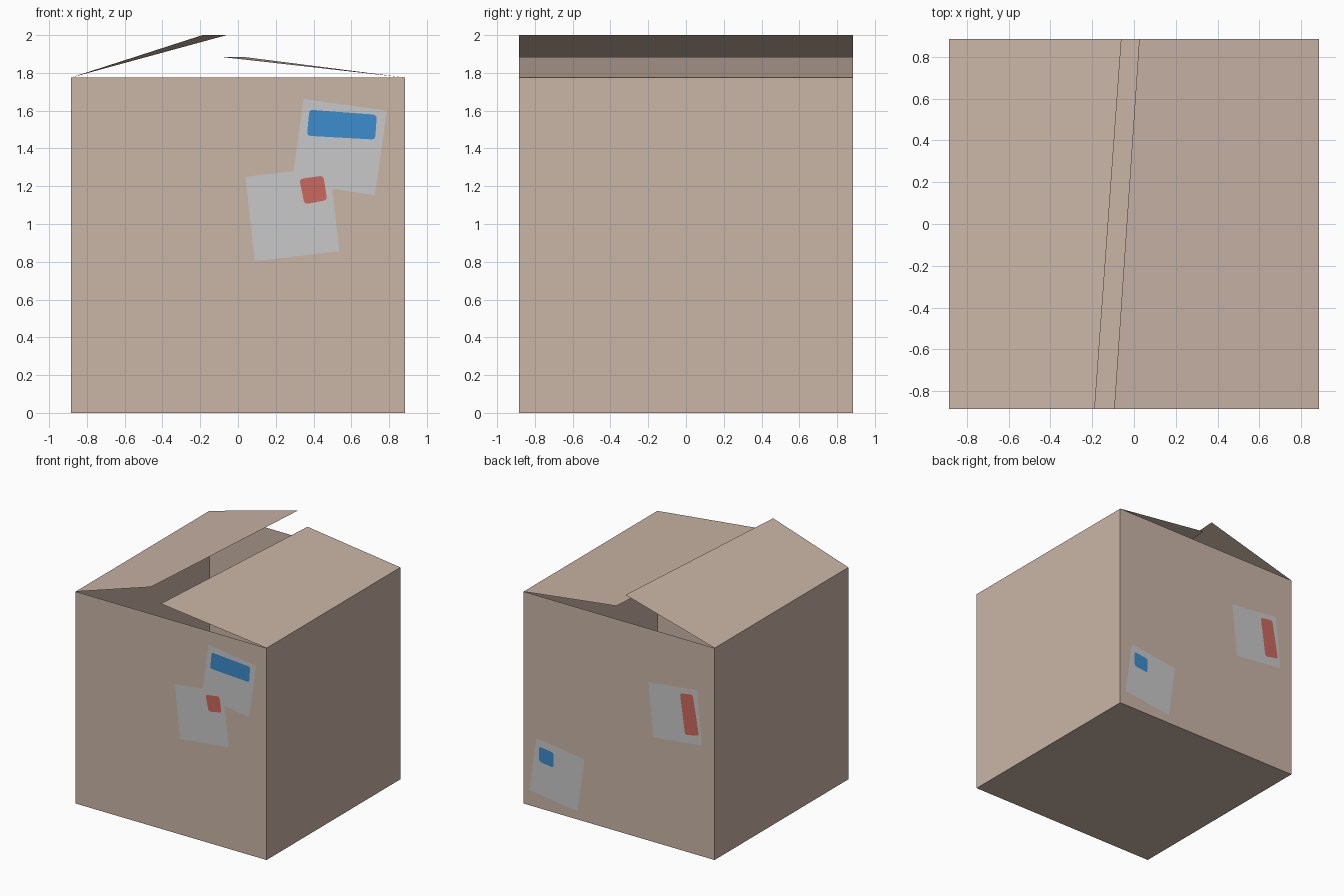
import bpy, bmesh
from mathutils import Vector

if "Cube" in bpy.data.objects:
    bpy.data.objects.remove(bpy.data.objects["Cube"])

H, TOP = 0.885, 1.775   # half width and wall height


def material(name, rgb):
    m = bpy.data.materials.new(name)
    m.diffuse_color = (*rgb, 1)
    m.use_nodes = True
    m.node_tree.nodes["Principled BSDF"].inputs["Base Color"].default_value = m.diffuse_color
    return m


CARD = material("cardboard", (0.59, 0.46, 0.38))
PAPER = material("label_paper", (0.58, 0.58, 0.59))
BLUE = material("blue_ink", (0.045, 0.263, 0.61))
RED = material("red_ink", (0.59, 0.14, 0.11))


def finish(name, bm, mat):
    me = bpy.data.meshes.new(name)
    bm.to_mesh(me)
    bm.free()
    me.materials.append(mat)
    ob = bpy.data.objects.new(name, me)
    bpy.context.collection.objects.link(ob)
    return ob


def sheet(name, pts, mat, facing):
    """One flat polygon whose normal points along facing."""
    bm = bmesh.new()
    f = bm.faces.new([bm.verts.new(p) for p in pts])
    f.normal_update()
    if f.normal.dot(Vector(facing)) < 0:
        f.normal_flip()
    return finish(name, bm, mat)


def rounded(corners, r=0.02):
    """Round the corners of a polygon with short quadratic curves."""
    out = []
    n = len(corners)
    for i in range(n):
        c = Vector(corners[i])
        a = c + (Vector(corners[i - 1]) - c).normalized() * r
        b = c + (Vector(corners[(i + 1) % n]) - c).normalized() * r
        for t in (0, 0.33, 0.67, 1):
            out.append(a * (1 - t) ** 2 + c * 2 * t * (1 - t) + b * t * t)
    return out


def plate(name, corners, mat, side, lift, round_it=False):
    """Sticker on the front (side -1) or back (side 1) wall."""
    pts = rounded(corners) if round_it else corners
    y = side * (H + lift)
    sheet(name, [(p[0], y, p[1]) for p in pts], mat, (0, side, 0))


# Open-topped box
bm = bmesh.new()
bmesh.ops.create_cube(bm, size=1)
for v in bm.verts:
    v.co = (v.co.x * 2 * H, v.co.y * 2 * H, (v.co.z + 0.5) * TOP)
bm.normal_update()
bmesh.ops.delete(bm, geom=[f for f in bm.faces if f.normal.z > 0.9], context='FACES_ONLY')
finish("box_body", bm, CARD)

# Two half-open lid flaps with skewed free edges
for name, s, z, front, back in (("left_flap", -1, 2.0, -0.188, -0.06),
                                ("right_flap", 1, 1.885, -0.095, 0.025)):
    sheet(name, [(s * H, -H, TOP), (front, -H, z), (back, H, z), (s * H, H, TOP)],
          CARD, (0, 0, 1))

# Front labels, the red-marked one overlapping the blue-marked one
plate("front_blue_label", [(.347, 1.662), (.788, 1.60), (.725, 1.154), (.286, 1.216)],
      PAPER, -1, 0.002)
plate("front_blue_mark", [(.378, 1.605), (.735, 1.578), (.726, 1.447), (.365, 1.467)],
      BLUE, -1, 0.004, True)
plate("front_red_label", [(.04, 1.25), (.486, 1.302), (.537, .855), (.088, .804)],
      PAPER, -1, 0.006)
plate("front_red_mark", [(.325, 1.238), (.452, 1.256), (.472, 1.127), (.352, 1.104)],
      RED, -1, 0.008, True)

# Back labels
plate("back_red_label", [(-.273, 1.327), (-.724, 1.38), (-.768, .928), (-.32, .877)],
      PAPER, 1, 0.002)
plate("back_red_mark", [(-.566, 1.313), (-.685, 1.332), (-.742, 1.004), (-.614, .978)],
      RED, 1, 0.004, True)
plate("back_blue_label", [(.765, .581), (.32, .522), (.385, .07), (.83, .128)],
      PAPER, 1, 0.002)
plate("back_blue_mark", [(.739, .518), (.605, .5), (.605, .376), (.739, .392)],
      BLUE, 1, 0.004, True)
